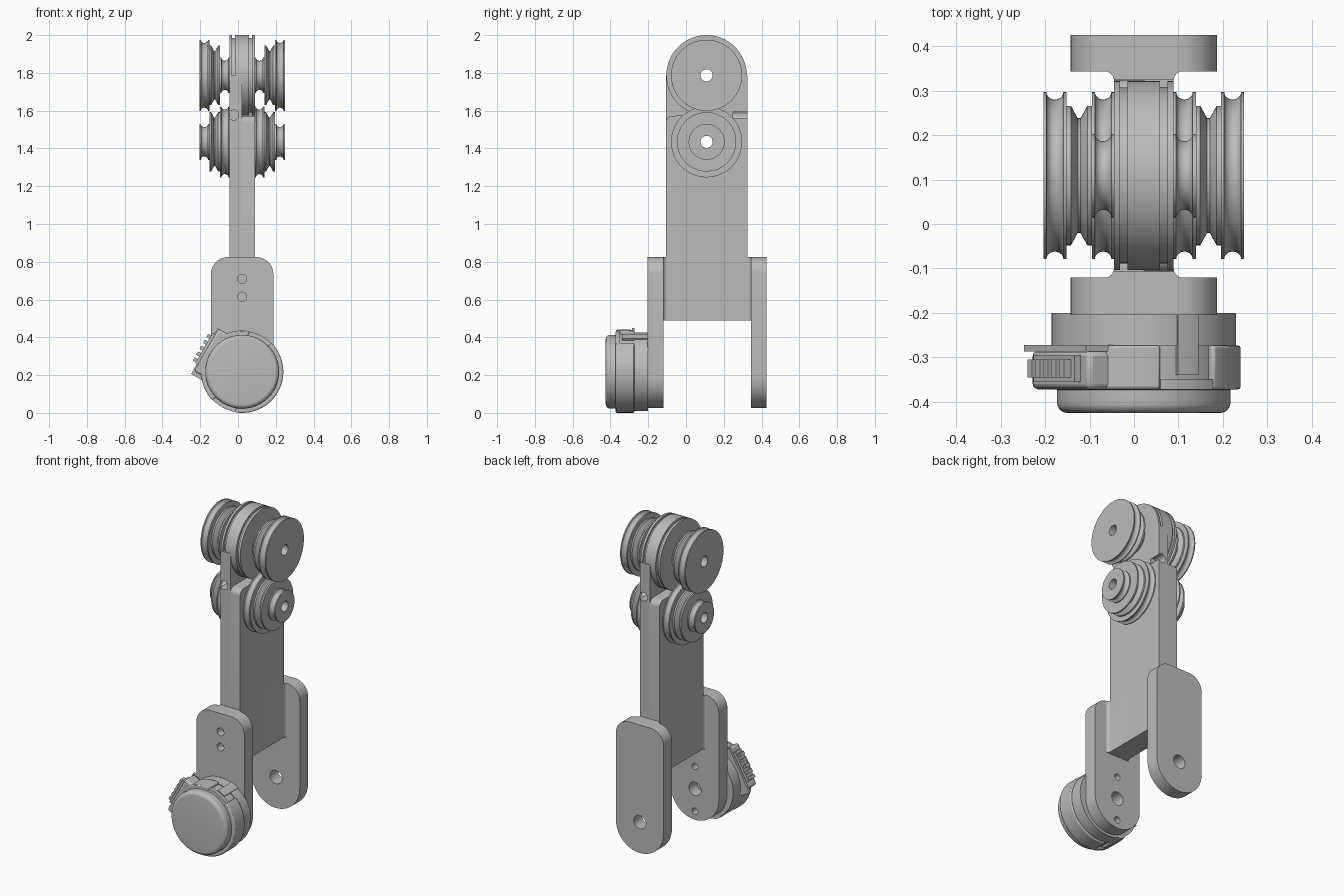
import bpy, bmesh
from math import sin, cos, pi, radians
from mathutils import Vector, Matrix

if "Cube" in bpy.data.objects:
    bpy.data.objects.remove(bpy.data.objects["Cube"], do_unlink=True)

grey = bpy.data.materials.new("plain grey")
grey.use_nodes = True
grey.diffuse_color = (0.5, 0.5, 0.5, 1)
grey.node_tree.nodes["Principled BSDF"].inputs["Base Color"].default_value = (0.5, 0.5, 0.5, 1)

CX, CY = 0.022, 0.109          # centre line of the link
TOP, LOW = 1.787, 1.435        # axle heights
HUB_Z = 0.218                  # height of the fork pivot
HALF = 0.067                   # half thickness of the link


def finish(name, bm):
    bmesh.ops.remove_doubles(bm, verts=bm.verts, dist=1e-5)
    bmesh.ops.recalc_face_normals(bm, faces=bm.faces)
    mesh = bpy.data.meshes.new(name)
    bm.to_mesh(mesh)
    bm.free()
    mesh.materials.append(grey)
    ob = bpy.data.objects.new(name, mesh)
    bpy.context.collection.objects.link(ob)
    return ob


def prism(name, pts, axis, lo, hi):
    """Extrude a 2D outline along an axis."""
    place = {"X": lambda a, b, t: (t, a, b),
             "Y": lambda a, b, t: (a, t, b),
             "Z": lambda a, b, t: (a, b, t)}[axis]
    bm = bmesh.new()
    face = bm.faces.new([bm.verts.new(place(a, b, lo)) for a, b in pts])
    ext = bmesh.ops.extrude_face_region(bm, geom=[face])
    step = Vector(place(0, 0, hi - lo))
    bmesh.ops.translate(bm, vec=step, verts=[v for v in ext["geom"] if isinstance(v, bmesh.types.BMVert)])
    return finish(name, bm)


def lathe(name, profile, axis, centre, steps=64):
    """Spin a closed (along, radius) outline about the X or Y axis."""
    bm = bmesh.new()
    make = (lambda u, r: (u, 0, r)) if axis == "X" else (lambda u, r: (0, u, r))
    verts = [bm.verts.new(make(u, r)) for u, r in profile]
    edges = [bm.edges.new((v, verts[i - 1])) for i, v in enumerate(verts)]
    bmesh.ops.spin(bm, geom=verts + edges, cent=(0, 0, 0), steps=steps, angle=2 * pi,
                   axis=(1, 0, 0) if axis == "X" else (0, 1, 0))
    bmesh.ops.translate(bm, vec=centre, verts=bm.verts)
    return finish(name, bm)


def arc(x, y, r, start, end, n=10):
    return [(x + r * cos(radians(start + (end - start) * i / n)),
             y + r * sin(radians(start + (end - start) * i / n))) for i in range(n + 1)]


def drill(ob, axis, centre, r, length):
    """Cut a round hole centred on a point."""
    h = length / 2
    tool = lathe("cutter", [(-h, 0), (-h, r), (h, r), (h, 0)], axis, centre, 32)
    mod = ob.modifiers.new("hole", "BOOLEAN")
    mod.operation, mod.solver, mod.object = "DIFFERENCE", "EXACT", tool
    bpy.context.view_layer.objects.active = ob
    bpy.ops.object.modifier_apply(modifier=mod.name)
    bpy.data.objects.remove(tool, do_unlink=True)


# Link body: two matching halves, each with one tall edge
half_outline = ([(-0.216, 0.49), (0.216, 0.49)] + arc(0.181, 1.538, 0.035, 0, 90, 6)
                + [(0, 1.574), (-0.1, 1.6), (-0.1, TOP), (-0.216, TOP)])
for side, name in ((-1, "link_half_right"), (1, "link_half_left")):
    pts = [(CY - side * y, z) for y, z in half_outline]
    ob = prism(name, pts, "X", CX, CX + side * HALF)
    drill(ob, "X", (CX, CY, LOW), 0.032, 0.5)
    drill(ob, "Y", (CX + side * 0.045, CY + side * 0.216, 1.577), 0.027, 0.15)

# Rounded head with two cable grooves
groove = [(-0.053, 0.213), (-0.053, 0.198), (-0.037, 0.198), (-0.037, 0.213)]
head = [(-HALF, 0.032), (-HALF, 0.213)] + groove + [(-u, r) for u, r in reversed(groove)]
lathe("link_head", head + [(HALF, 0.213), (HALF, 0.032)], "X", (CX, CY, TOP), 96)


# Stepped pulleys, alternating round and V grooves
def pulley(name, radii, side, z):
    spans = ((0.066, 0.117), (0.117, 0.174), (0.174, 0.226))
    prof = [(0.066, 0.032)]
    for i, ((a, b), r) in enumerate(zip(spans, radii)):
        m, lip = (a + b) / 2, 0.007
        if i == 1:
            mid = [(a + 0.01, r), (m - 0.003, r - 0.028), (m + 0.003, r - 0.028), (b - 0.01, r)]
        else:
            w = (b - a) / 2 - lip
            mid = [(m - w * cos(pi * k / 10), r - 0.017 * sin(pi * k / 10)) for k in range(11)]
        prof += [(a, r)] + mid + [(b, r)]
    prof.append((0.226, 0.032))
    lathe(name, [(side * u, r) for u, r in prof], "X", (CX, CY, z))


for side, word in ((-1, "right"), (1, "left")):
    pulley("upper_pulley_" + word, (0.094, 0.157, 0.188), side, TOP)
    pulley("lower_pulley_" + word, (0.188, 0.157, 0.095), side, LOW)

# Flared web joining the link to the fork
F = 0.022
web = (arc(CX + HALF + F, -0.121 + F, F, 270, 180, 6) + arc(CX + HALF + F, 0.344 - F, F, 180, 90, 6)
       + arc(CX - HALF - F, 0.344 - F, F, 90, 0, 6) + arc(CX - HALF - F, -0.121 + F, F, 0, -90, 6))
prism("fork_web", web, "Z", 0.49, 0.825)

# Fork plates: round foot, rounded upper corners
W, R = 0.165, 0.09
plate = (arc(CX, 0.025 + W, W, 180, 360, 32) + arc(CX + W - R, 0.825 - R, R, 0, 90)
         + arc(CX - W + R, 0.825 - R, R, 90, 180))
front = prism("front_fork_plate", plate, "Y", -0.205, -0.12)
back = prism("back_fork_plate", plate, "Y", 0.343, 0.425)
drill(back, "Y", (CX, 0.38, HUB_Z), 0.042, 0.3)
drill(front, "Y", (CX, -0.12, HUB_Z), 0.042, 0.15)
for z in (HUB_Z - 0.14, HUB_Z + 0.14):
    drill(front, "Y", (CX, -0.12, z), 0.02, 0.12)
for z in (0.615, 0.71):
    drill(front, "Y", (CX, -0.205, z), 0.024, 0.1)

# Drum housing on the front pivot
hub = (CX, 0, HUB_Z)
lathe("drum_base", [(-0.2, 0), (-0.2, 0.208), (-0.275, 0.208), (-0.275, 0)], "Y", hub, 96)
edge = [(-0.402 - 0.023 * sin(a * pi / 12), 0.172 + 0.023 * cos(a * pi / 12)) for a in range(7)]
lathe("drum_cap", [(-0.27, 0), (-0.27, 0.203), (-0.368, 0.203), (-0.373, 0.195)] + edge + [(-0.425, 0)],
      "Y", hub, 96)


def band(name, start, end, outer, y0, y1):
    n = max(4, int((end - start) / 4))
    pts = arc(CX, HUB_Z, outer, start, end, n) + arc(CX, HUB_Z, 0.19, end, start, n)
    return prism(name, pts, "Y", y0, y1)


for i, (a, b) in enumerate(((80, 118), (182, 224), (260, 404))):
    ob = band(f"drum_band_{i + 1}", a, b, 0.218, -0.372, -0.273)
    bev = ob.modifiers.new("soft edge", "BEVEL")
    bev.width, bev.segments, bev.limit_method = 0.006, 2, "ANGLE"
for i, a in enumerate((62, 242)):
    band(f"latch_tongue_{i + 1}", a - 7, a + 7, 0.214, -0.34, -0.2)
    band(f"latch_bridge_{i + 1}", a - 18, a + 18, 0.216, -0.372, -0.35)

# Cable connector: tilted boxes given as tangent, depth and outward ranges
turn = Matrix.Translation(hub) @ Matrix.Rotation(radians(-60), 4, "Y")


def block(name, t, y, n):
    ob = prism(name, [(t[0], n[0]), (t[1], n[0]), (t[1], n[1]), (t[0], n[1])], "Y", *y)
    ob.data.transform(turn)
    return ob


body = block("connector_body", (-0.125, 0.135), (-0.372, -0.285), (0.13, 0.222))
bev = body.modifiers.new("soft edge", "BEVEL")
bev.width, bev.segments = 0.012, 2
block("connector_flange", (-0.145, 0.135), (-0.287, -0.272), (0.13, 0.228))
block("connector_socket", (-0.085, 0.1), (-0.355, -0.295), (0.2, 0.238))
for i in range(5):
    t = -0.08 + i * 0.036
    block(f"connector_rib_{i + 1}", (t, t + 0.02), (-0.345, -0.305), (0.22, 0.256))

# Smooth the round parts, keep the hard edges
bpy.ops.object.select_all(action="DESELECT")
for ob in bpy.context.collection.objects:
    if ob.type == "MESH" and ob.data.materials and ob.data.materials[0] == grey:
        ob.select_set(True)
        bpy.context.view_layer.objects.active = ob
bpy.ops.object.shade_smooth_by_angle(angle=radians(30))
